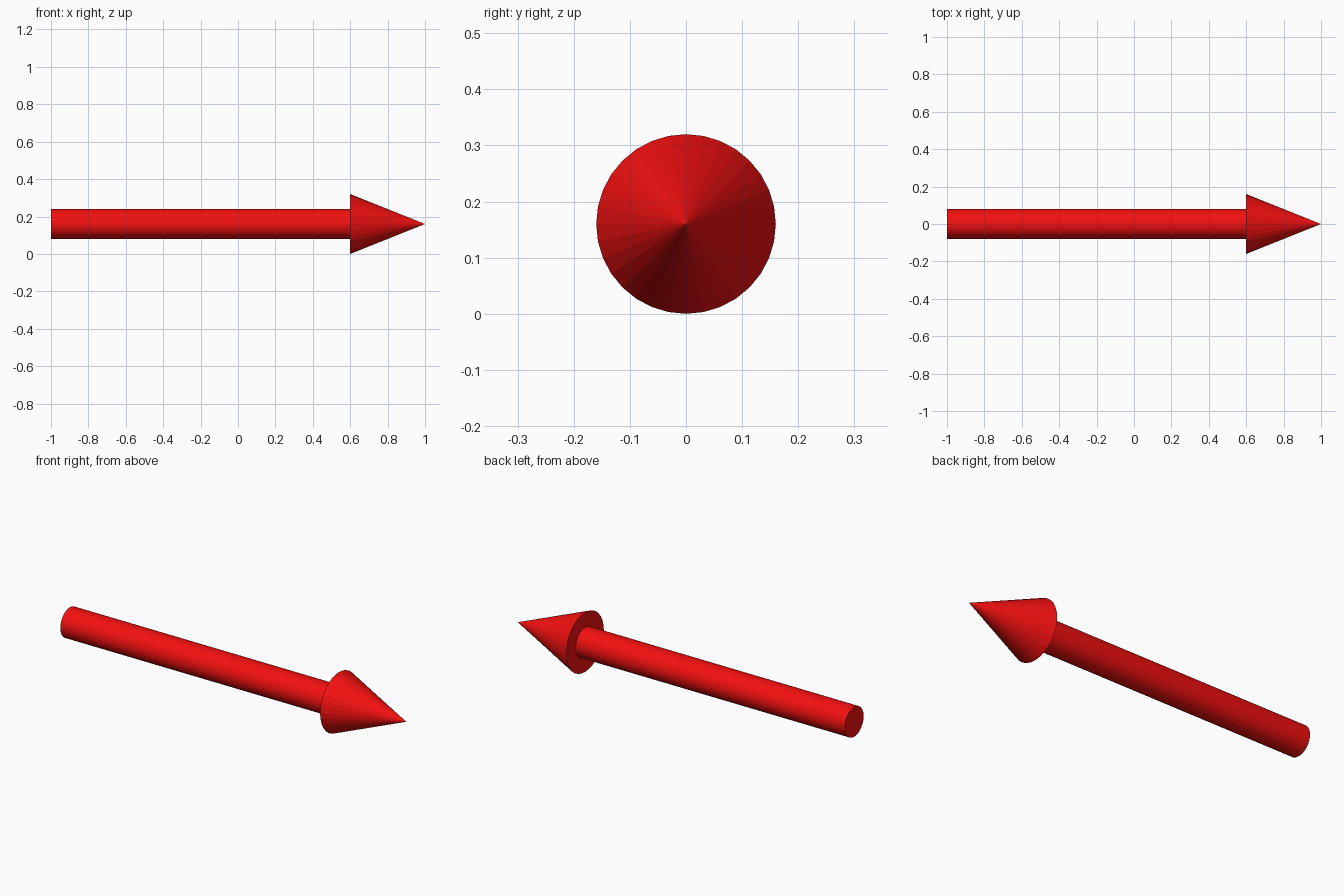
import bpy
from math import pi

if "Cube" in bpy.data.objects:
    bpy.data.objects.remove(bpy.data.objects["Cube"])

SIDES = 32
AXIS_Z = 0.16

red = bpy.data.materials.new("red")
red.diffuse_color = (0.9, 0.005, 0.005, 1)
red.use_nodes = True
red.node_tree.nodes["Principled BSDF"].inputs["Base Color"].default_value = red.diffuse_color


def round_part(name, x0, x1, r0, r1):
    """Flat-faced cylinder or cone lying along x from x0 to x1."""
    bpy.ops.mesh.primitive_cone_add(
        vertices=SIDES, radius1=r0, radius2=r1, depth=x1 - x0,
        location=((x0 + x1) / 2, 0, AXIS_Z), rotation=(0, pi / 2, 0))
    part = bpy.context.object
    part.name = name
    part.data.materials.append(red)
    return part


# Straight shaft
round_part("arrow_shaft", -1.0, 0.6, 0.08, 0.08)
# Pointed head
round_part("arrow_head", 0.6, 1.0, 0.16, 0.0)
